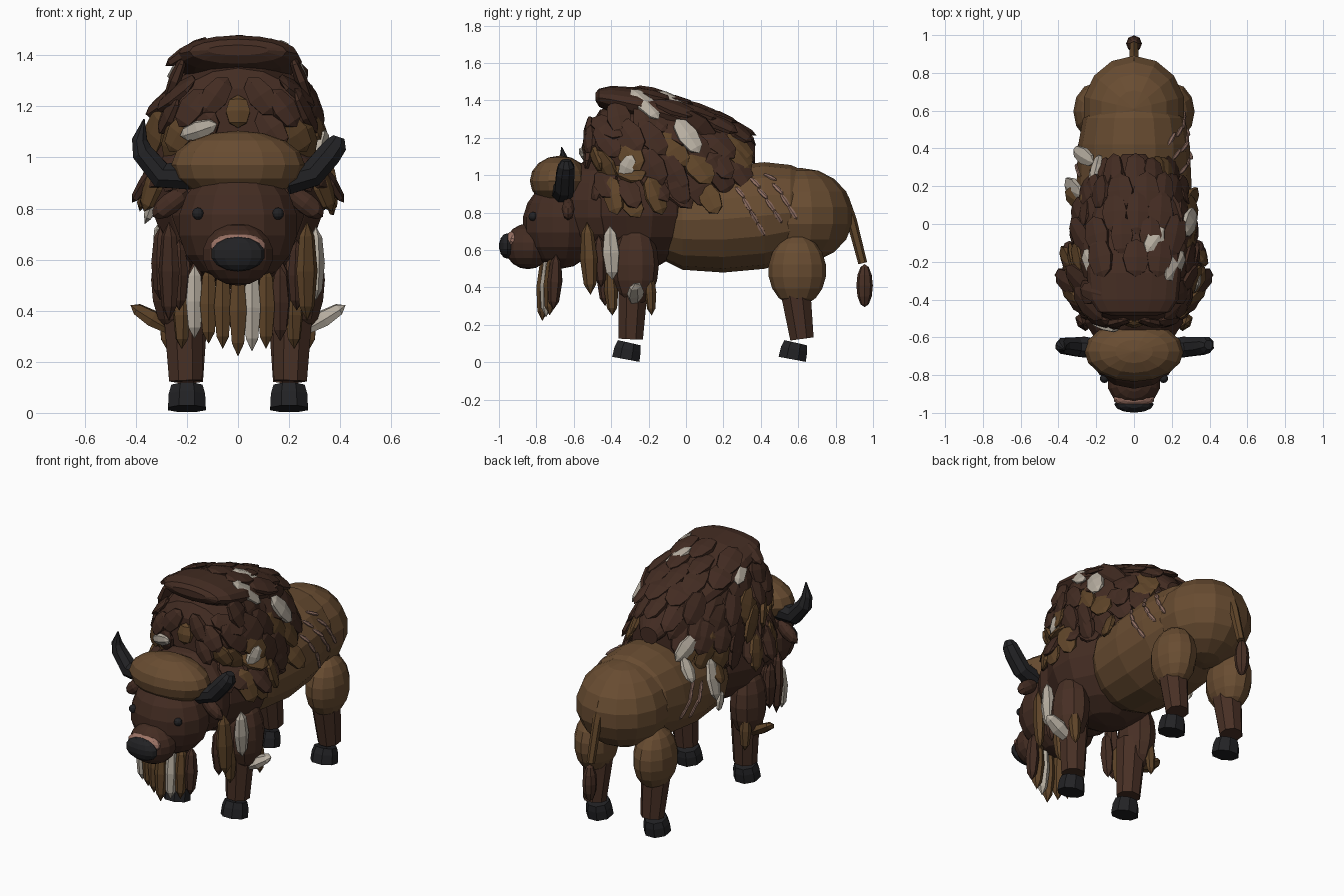
import bpy, bmesh, math, random
from mathutils import Vector, Matrix
from mathutils.bvhtree import BVHTree

if "Cube" in bpy.data.objects:
    bpy.data.objects.remove(bpy.data.objects["Cube"])

random.seed(11)
COLOURS = {
    "tan_fur": (0.140, 0.073, 0.031), "dark_fur": (0.056, 0.025, 0.016),
    "mid_fur": (0.115, 0.059, 0.022), "leg_brown": (0.064, 0.029, 0.018),
    "pale_lock": (0.48, 0.43, 0.36), "black_horn": (0.016, 0.016, 0.018),
    "pink_skin": (0.33, 0.17, 0.13), "scar": (0.28, 0.16, 0.125),
}
NAMES = list(COLOURS)
MATS = []
for n, c in COLOURS.items():
    m = bpy.data.materials.new(n)
    m.diffuse_color = (*c, 1)
    m.use_nodes = True
    m.node_tree.nodes["Principled BSDF"].inputs["Base Color"].default_value = m.diffuse_color
    MATS.append(m)


def finish(name, bm, mat=None):
    """Turn a bmesh into a flat-shaded object; mat=None keeps per-face colours."""
    bmesh.ops.recalc_face_normals(bm, faces=bm.faces)
    me = bpy.data.meshes.new(name)
    bm.to_mesh(me)
    bm.free()
    for m in ([MATS[NAMES.index(mat)]] if mat else MATS):
        me.materials.append(m)
    ob = bpy.data.objects.new(name, me)
    bpy.context.collection.objects.link(ob)
    return ob


def ball(name, c, r, mat, pitch=0, roll=0, seg=14, rings=9):
    bm = bmesh.new()
    M = (Matrix.Translation(c) @ Matrix.Rotation(math.radians(roll), 4, 'Y')
         @ Matrix.Rotation(math.radians(pitch), 4, 'X') @ Matrix.Diagonal((*r, 1)))
    bmesh.ops.create_uvsphere(bm, u_segments=seg, v_segments=rings, radius=1, matrix=M)
    return finish(name, bm, mat)


def skin(bm, rings):
    """Bridge vertex rings and cap both ends."""
    vs = [[bm.verts.new(p) for p in r] for r in rings]
    n = len(vs[0])
    for a, b in zip(vs, vs[1:]):
        for i in range(n):
            bm.faces.new((a[i], a[(i + 1) % n], b[(i + 1) % n], b[i]))
    bm.faces.new(vs[0])
    bm.faces.new(vs[-1])


def loft(name, rows, mat, n=16):
    """Elliptical sections along y: (y, centre z, half width, half height)."""
    bm = bmesh.new()
    ang = [2 * math.pi * i / n for i in range(n)]
    skin(bm, [[(rx * math.cos(a), y, z + rz * math.sin(a)) for a in ang]
              for y, z, rx, rz in rows])
    return finish(name, bm, mat)


def tube(name, pts, radii, mat, n=8):
    bm = bmesh.new()
    pts = [Vector(p) for p in pts]
    rings = []
    for i, p in enumerate(pts):
        d = (pts[min(i + 1, len(pts) - 1)] - pts[max(i - 1, 0)]).normalized()
        u = d.cross(Vector((0, 1, 0))).normalized()
        v = d.cross(u)
        rings.append([p + radii[i] * (u * math.cos(a) + v * math.sin(a))
                      for a in (2 * math.pi * (k + .5) / n for k in range(n))])
    skin(bm, rings)
    return finish(name, bm, mat)


def lock(bm, p, d, normal, length, width, thick, mat):
    """One faceted tuft of hair lying along direction d."""
    d = Vector(d).normalized()
    s = d.cross(Vector(normal)).normalized()
    t = s.cross(d)
    M = Matrix((s * width / 2, t * thick / 2, d * length / 2)).transposed().to_4x4()
    M.translation = Vector(p)
    out = bmesh.ops.create_uvsphere(bm, u_segments=6, v_segments=4, radius=1, matrix=M)
    for f in {f for v in out["verts"] for f in v.link_faces}:
        f.material_index = NAMES.index(mat)


# Torso
barrel = loft("barrel", [(-.15, .76, .2, .2), (-.02, .76, .28, .265), (.2, .765, .305, .285),
                         (.42, .785, .295, .285), (.56, .80, .27, .255), (.64, .82, .2, .2)], "tan_fur")
rump = ball("rump", (0, .61, .785), (.275, .285, .255), "tan_fur")
chest = ball("chest", (0, -.25, .84), (.345, .325, .34), "dark_fur")
hump = loft("hump", [(-.51, 1.17, .17, .10), (-.46, 1.16, .26, .19), (-.27, 1.10, .32, .30),
                     (-.03, 1.06, .31, .31), (.17, 1.02, .245, .28), (.33, 1.0, .15, .19)], "dark_fur")
cap = loft("hump_cap", [(-.485, 1.42, .12, .02), (-.465, 1.415, .19, .048), (-.40, 1.405, .235, .073),
                        (-.26, 1.375, .25, .095), (-.02, 1.30, .24, .095), (.18, 1.23, .18, .085),
                        (.30, 1.17, .12, .075), (.37, 1.11, .06, .05)], "dark_fur")

# Surface of the torso, used to seat tufts and scars
sv, sf = [], []
for ob in (barrel, rump, chest, hump, cap):
    o = len(sv)
    sv += [v.co.copy() for v in ob.data.vertices]
    sf += [[o + i for i in p.vertices] for p in ob.data.polygons]
TREE = BVHTree.FromPolygons(sv, sf)


def seat(bm, p, flow, size, mat, lift=.012, tilt=.14):
    """Place a tuft on the nearest torso surface, slightly raised at its tip."""
    q, nrm, _, _ = TREE.find_nearest(Vector(p))
    t = Vector(flow) - nrm * nrm.dot(Vector(flow))
    if t.length < .05:
        t = Vector((0, 0, -1))
    d = t.normalized() + nrm * tilt
    lock(bm, q + nrm * lift, d, nrm, *size, mat)


# Overlapping mantle tufts in rings around the shoulders
bm = bmesh.new()
for row, y in enumerate([-.42, -.30, -.18, -.06, .06, .17, .27]):
    for k in range(-6, 7):
        a = math.radians((k + .5 * (row % 2)) * 20 + random.uniform(-5, 5))
        out = Vector((math.sin(a), 0, math.cos(a)))
        p = TREE.ray_cast(Vector((0, y, 1)) + out * .9, -out)[0]
        down = min(1, abs(math.sin(a)))
        if p is None or p.z < .86 + .5 * max(0, y) or (p.z > 1.3 and y < -.2):
            continue
        flow = Vector((0, 1.1 - .5 * down, -.35 - .7 * down))
        mat = "mid_fur" if p.z < 1.17 and random.random() < .32 else "dark_fur"
        low = p.z < 1.1
        seat(bm, p, flow, (random.uniform(.2, .26), random.uniform(.13, .165), .045), mat,
             .018 if low else .004, .25 if low else .07)
# Lower side, front face and cap-edge tufts
for s in (-1, 1):
    for i, y in enumerate((-.42, -.3, -.17, -.04)):
        seat(bm, (s * .4, y, .89 + .03 * (i % 2)), (0, .35, -1), (.22, .13, .05),
             "mid_fur" if i % 2 == 0 else "dark_fur", .03, .22)
    for x, z, m in ((.09, 1.24, "dark_fur"), (.2, 1.2, "dark_fur"), (.14, 1.1, "dark_fur"),
                    (.25, 1.07, "mid_fur"), (.29, .97, "dark_fur")):
        seat(bm, (s * x, -.55, z), (s * .7, 0, -1), (.18, .12, .05), m)
    # Cap blends into the hump with steep side tufts
    for y, z in ((-.36, 1.31), (-.22, 1.3)):
        lock(bm, (s * .245, y, z), (s * .4, .25, -1), (s, 0, .4), .2, .15, .05, "dark_fur")
    seat(bm, (s * .36, .12, .93), (0, .5, -1), (.2, .13, .05), "mid_fur", .025, .2)
lock(bm, (-.215, -.36, 1.405), (-.75, .2, -.5), (-.5, 0, 1), .17, .11, .05, "dark_fur")
seat(bm, (0, -.6, 1.18), (0, 0, -1), (.13, .11, .06), "mid_fur")
# Pale moulting tufts on the hump
for p, d, nrm, size in (
        ((.215, -.22, 1.38), (.1, .16, -.17), (.7, .15, .6), (.24, .115, .05)),
        ((-.215, -.21, 1.37), (-.1, .15, -.13), (-.6, .15, .7), (.22, .12, .05)),
        ((.115, -.08, 1.405), (.1, .14, -.09), (.35, .3, 1), (.19, .12, .05)),
        ((.295, .01, 1.21), (.06, .13, -.19), (1, .15, .4), (.23, .125, .05))):
    lock(bm, p, d, nrm, *size, "pale_lock")
# Pale moulting tufts on the flanks and neck
for p, flow, size in (
        ((.4, -.34, 1.03), (0, -.5, -1), (.14, .10, .05)),
        ((-.22, .30, 1.06), (0, .9, -.6), (.2, .11, .05)),
        ((-.36, .18, .86), (-.1, .3, -1), (.25, .13, .05)),
        ((-.36, .1, .67), (0, .2, -1), (.12, .07, .04)),
        ((-.31, .36, .99), (0, .4, -1), (.17, .1, .05)),
        ((-.16, -.6, 1.1), (-1, 0, -.4), (.16, .08, .05))):
    seat(bm, p, flow, size, "pale_lock", .034)
finish("mantle_tufts", bm)

# Head
ball("head", (0, -.67, .735), (.24, .205, .235), "dark_fur")
ball("crown", (0, -.675, .97), (.262, .16, .135), "tan_fur", seg=16, rings=8)
ball("neck", (0, -.48, .82), (.27, .2, .27), "dark_fur")
ball("muzzle", (0, -.845, .62), (.142, .125, .122), "dark_fur")
ball("muzzle_skin", (0, -.928, .653), (.11, .04, .05), "pink_skin", pitch=-15)
ball("nose", (0, -.955, .622), (.107, .045, .068), "black_horn", seg=12, rings=7)
for s, side in ((-1, "left"), (1, "right")):
    ball(side + "_eye", (s * .157, -.818, .78), (.024, .024, .024), "black_horn", seg=10, rings=6)
    ball(side + "_ear", (s * .265, -.63, .82), (.085, .035, .042), "dark_fur", roll=s * 38, seg=8, rings=6)
# One whole horn and one with a broken tip
tube("left_horn", [(-.19, -.66, .93), (-.30, -.65, .93), (-.375, -.645, 1.02), (-.385, -.65, 1.07),
                   (-.368, -.665, 1.15)], [.06, .055, .045, .032, .003], "black_horn")
tube("right_horn", [(.19, -.66, .91), (.29, -.65, .935), (.355, -.645, 1.01), (.385, -.64, 1.05),
                    (.395, -.64, 1.08)], [.06, .055, .052, .046, .025], "black_horn")

# Beard and hanging chest locks
bm = bmesh.new()
BEARD = ((-.17, .29, "pale_lock"), (-.115, .27, "mid_fur"), (-.06, .25, "mid_fur"), (0, .22, "mid_fur"),
         (.055, .24, "pale_lock"), (.11, .25, "mid_fur"), (.165, .28, "dark_fur"))
for x, tip, m in BEARD:
    lock(bm, (x, -.76 + abs(x) * .35, (tip + .58) / 2), (0, -.05, -1), (0, -1, 0), .58 - tip, .078, .08, m)
finish("beard", bm)
bm = bmesh.new()
for s in (-1, 1):
    for x, y, lo, hi, w, m in ((.27, -.52, .36, .75, .105, "mid_fur"), (.305, -.40, .44, .73, .1, "pale"),
                               (.22, -.40, .25, .52, .08, "mid_fur"), (.17, -.44, .3, .6, .08, "dark_fur"),
                               (.23, -.46, .4, .68, .08, "dark_fur"), (.28, -.19, .25, .5, .06, "mid_fur")):
        n = (s * .8, -.6, 0)
        if m == "pale":
            m, n = ("pale_lock" if s > 0 else "dark_fur"), (s, -.1, 0)
        elif s < 0 and x == .27:
            m = "dark_fur"
        lock(bm, (s * x, y, (lo + hi) / 2), (0, .05, -1), n, hi - lo, w, .07, m)
    # Elbow tufts sweeping outward
    lock(bm, (s * .335, -.27, .37), (s, 0, .6), (-.3 * s, -.5, 1), .2, .1, .06,
         "pale_lock" if s > 0 else "mid_fur")
finish("hanging_locks", bm)

# Legs and hooves
for s, side in ((-1, "left"), (1, "right")):
    ball(side + "_shoulder", (s * .245, -.27, .52), (.1, .125, .215), "leg_brown", seg=10, rings=8)
    tube(side + "_front_shin", [(s * .215, -.28, .48), (s * .205, -.295, .125)], [.09, .07], "leg_brown")
    ball(side + "_thigh", (s * .205, .595, .49), (.118, .155, .19), "tan_fur", seg=12)
    tube(side + "_back_shin", [(s * .2, .58, .42), (s * .2, .62, .125)], [.09, .068], "leg_brown")
    for y, end in ((-.322, "front"), (.568, "back")):
        tube(f"{side}_{end}_hoof", [(s * .2, y, .016), (s * .2, y + .01, .07), (s * .2, y + .018, .105)],
             [.08, .077, .066], "black_horn")

# Tail
tube("tail", [(0, .84, .88), (0, .885, .76), (0, .945, .53)], [.03, .028, .024], "mid_fur", n=6)
ball("tail_tuft", (0, .955, .41), (.042, .044, .115), "leg_brown", seg=8, rings=6)

# Claw scars following the flanks
bm = bmesh.new()
for s, lines in ((1, ((.27, .94, .42, .68), (.35, .99, .51, .75), (.43, 1.02, .59, .77))),
                 (-1, ((.26, .84, .35, .68), (.33, .88, .44, .70)))):
    for y0, z0, y1, z1 in lines:
        for k in range(4):
            t = (k + .5) / 4
            p = Vector((s * .7, y0 + (y1 - y0) * t, z0 + (z1 - z0) * t))
            q, nrm, _, _ = TREE.ray_cast(p, Vector((-s, 0, 0)))
            if q:
                d = Vector((0, y1 - y0, z1 - z0))
                lock(bm, q + nrm * .002, d - nrm * nrm.dot(d), nrm, .09, .028, .022, "scar")
finish("scars", bm)
